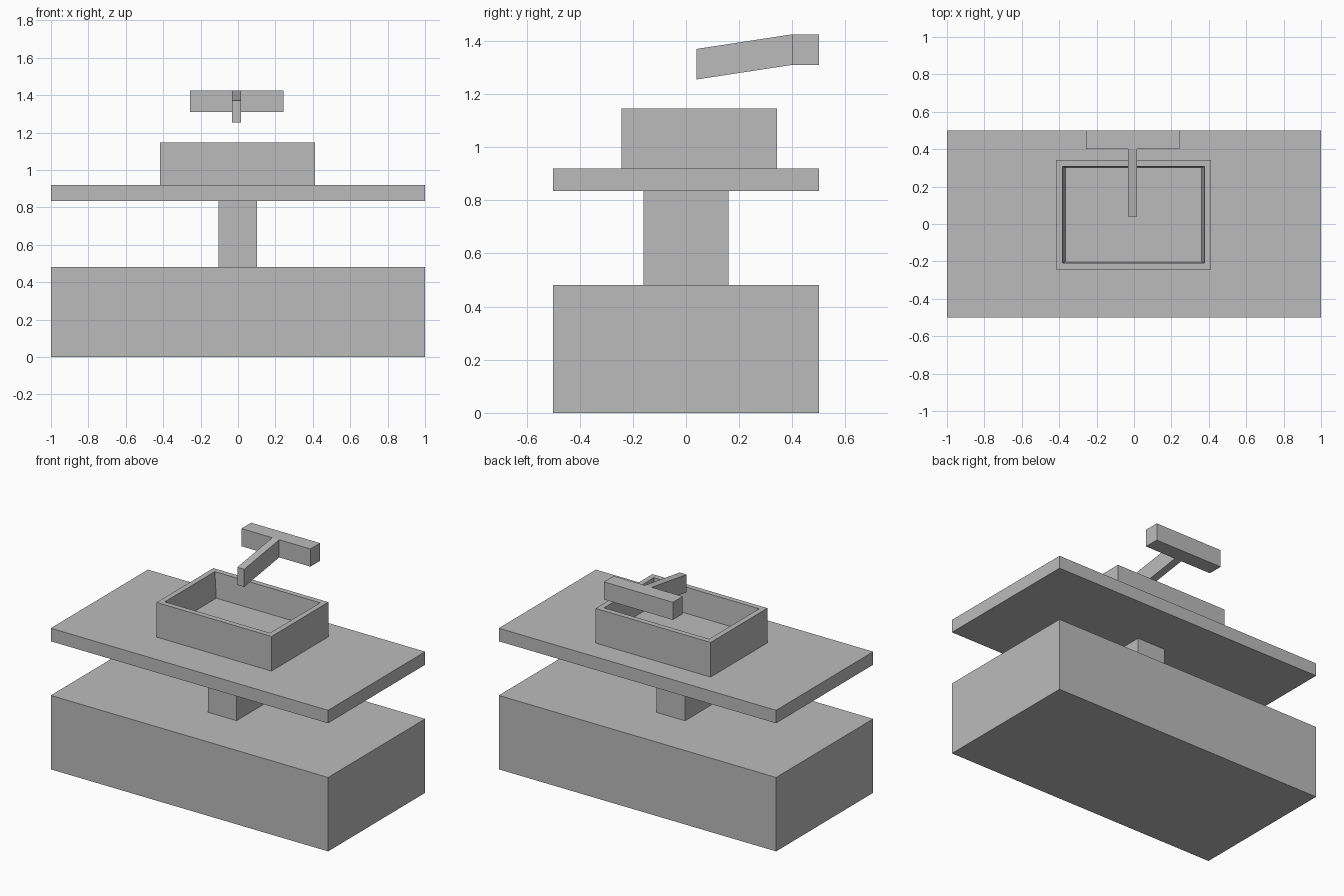
import bpy
import bmesh

default = bpy.data.objects.get("Cube")
if default:
    bpy.data.objects.remove(default, do_unlink=True)

# Single plain grey
grey = bpy.data.materials.new("plain grey")
grey.use_nodes = True
grey.diffuse_color = (0.5, 0.5, 0.5, 1)
grey.node_tree.nodes["Principled BSDF"].inputs["Base Color"].default_value = (0.5, 0.5, 0.5, 1)


def box_mesh(x, y, z):
    """Box spanning the given (low, high) ranges."""
    bm = bmesh.new()
    bmesh.ops.create_cube(bm, size=1)
    for v in bm.verts:
        v.co = [lo + (c + 0.5) * (hi - lo) for c, (lo, hi) in zip(v.co, (x, y, z))]
    return bm


def finish(name, bm):
    bmesh.ops.recalc_face_normals(bm, faces=bm.faces)
    mesh = bpy.data.meshes.new(name)
    bm.to_mesh(mesh)
    bm.free()
    mesh.materials.append(grey)
    obj = bpy.data.objects.new(name, mesh)
    bpy.context.collection.objects.link(obj)
    return obj


# Cabinet, pedestal and countertop
finish("base_cabinet", box_mesh((-1, 1), (-0.5, 0.5), (0, 0.482)))
finish("pedestal", box_mesh((-0.105, 0.102), (-0.16, 0.16), (0.482, 0.835)))
finish("countertop", box_mesh((-1, 1), (-0.5, 0.5), (0.835, 0.92)))

# Basin: inset the top for the rim, then sink a tapered bowl
bm = box_mesh((-0.417, 0.412), (-0.243, 0.342), (0.92, 1.146))
bm.normal_update()
floor = max(bm.faces, key=lambda f: f.normal.z)
bmesh.ops.inset_region(bm, faces=[floor], thickness=0.035, use_even_offset=True)
bmesh.ops.inset_region(bm, faces=[floor], thickness=0.008, use_even_offset=True)
centre = floor.calc_center_median()
for v in floor.verts:
    v.co.z = 0.98
    v.co.x += 0.008 * (-1 if v.co.x > centre.x else 1)
finish("basin", bm)

# Tap: crossbar and a spout that slopes down to the front
finish("tap_crossbar", box_mesh((-0.256, 0.242), (0.4, 0.5), (1.31, 1.425)))
bm = box_mesh((-0.033, 0.017), (0.04, 0.4), (1.31, 1.425))
for v in bm.verts:
    if v.co.y < 0.2:
        v.co.z -= 0.055
finish("tap_spout", bm)
